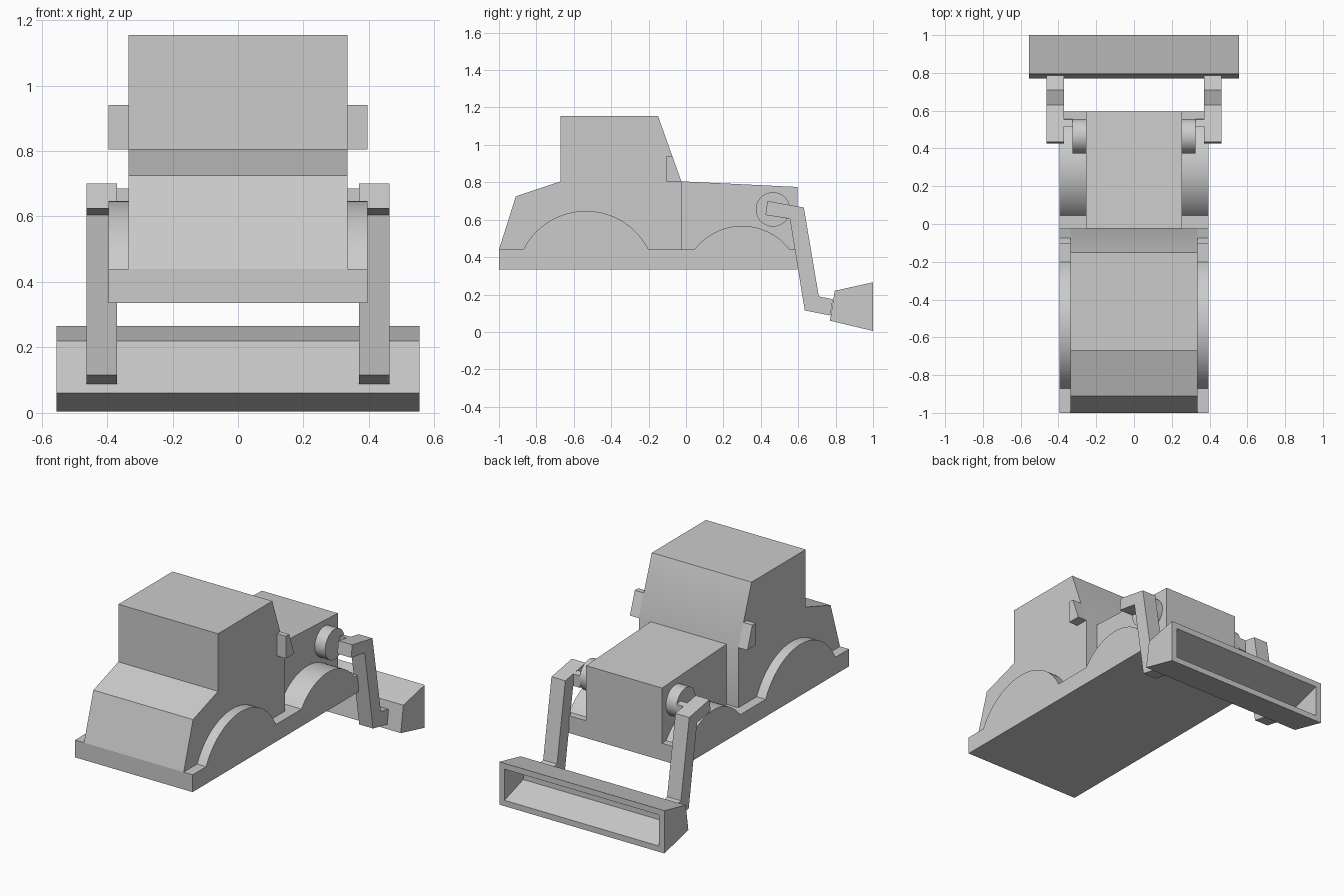
import bpy, bmesh, math

cube = bpy.data.objects.get("Cube")
if cube:
    bpy.data.objects.remove(cube, do_unlink=True)

grey = bpy.data.materials.new("plain grey")
grey.use_nodes = True
colour = (0.6, 0.6, 0.6, 1.0)
grey.diffuse_color = colour
grey.node_tree.nodes["Principled BSDF"].inputs["Base Color"].default_value = colour


def finish(name, bm):
    """Turn a bmesh into a shaded object."""
    mesh = bpy.data.meshes.new(name)
    bm.to_mesh(mesh)
    bm.free()
    mesh.materials.append(grey)
    obj = bpy.data.objects.new(name, mesh)
    bpy.context.collection.objects.link(obj)
    bpy.ops.object.select_all(action='DESELECT')
    obj.select_set(True)
    bpy.context.view_layer.objects.active = obj
    bpy.ops.object.shade_smooth_by_angle(angle=math.radians(20))
    return obj


def prism(profile, x0, x1):
    """Extrude a (y, z) side profile from x0 to x1."""
    bm = bmesh.new()
    a = [bm.verts.new((x0, y, z)) for y, z in profile]
    b = [bm.verts.new((x1, y, z)) for y, z in profile]
    bm.faces.new(a)
    bm.faces.new(b[::-1])
    n = len(profile)
    for i in range(n):
        j = (i + 1) % n
        bm.faces.new((a[j], a[i], b[i], b[j]))
    bmesh.ops.recalc_face_normals(bm, faces=bm.faces[:])
    bm.normal_update()
    return bm


def pair(name, profile, x0, x1):
    """Make the same prism on both sides."""
    finish("left_" + name, prism(profile, x0, x1))
    finish("right_" + name, prism(profile, -x1, -x0))


def arch(centre, half, z, height, steps=24):
    """Points of a circular arc rising above z, from low y to high y."""
    r = (half * half + height * height) / (2 * height)
    t = math.asin(half / r)
    return [(centre + r * math.sin(-t + 2 * t * i / steps),
             z + height - r + r * math.cos(-t + 2 * t * i / steps))
            for i in range(steps + 1)]


# Chassis slab with the rear and front wheel arches
chassis = ([(-1, 0.335), (-1, 0.44)] + arch(-0.535, 0.335, 0.44, 0.207)
           + arch(0.30, 0.255, 0.44, 0.127) + [(0.595, 0.44), (0.595, 0.335)])
finish("chassis", prism(chassis, -0.395, 0.395))

# Cabin with sloped tail and windscreen
cabin = [(-1, 0.44), (-0.91, 0.725), (-0.67, 0.805), (-0.67, 1.155),
         (-0.15, 1.155), (-0.025, 0.805), (-0.025, 0.44)]
finish("cabin", prism(cabin, -0.335, 0.335))

# Engine hood
hood = [(-0.025, 0.44), (-0.025, 0.805), (0.595, 0.775), (0.595, 0.44)]
finish("hood", prism(hood, -0.255, 0.255))

# Mirrors beside the windscreen
pair("mirror", [(-0.105, 0.805), (-0.105, 0.94), (-0.073, 0.94), (-0.025, 0.805)],
     0.335, 0.395)

# Round pivots on the hood, pins and lift arms
circle = [(0.465 + 0.092 * math.cos(math.tau * i / 40),
           0.655 + 0.092 * math.sin(math.tau * i / 40)) for i in range(40)]
pair("pivot", circle, 0.255, 0.325)
pair("pivot_pin", [(0.515, 0.61), (0.515, 0.685), (0.553, 0.678), (0.553, 0.605)],
     0.325, 0.37)
arm = [(0.435, 0.70), (0.63, 0.665), (0.71, 0.19), (0.785, 0.175),
       (0.772, 0.088), (0.635, 0.115), (0.555, 0.605), (0.425, 0.625)]
pair("lift_arm", arm, 0.37, 0.463)

# Bucket with a tapered open cavity
bm = prism([(0.77, 0.06), (0.795, 0.22), (1, 0.265), (1, 0.005)], -0.555, 0.555)
mouth = max(bm.faces, key=lambda f: f.normal.y)
bmesh.ops.inset_individual(bm, faces=[mouth], thickness=0.05)
bmesh.ops.inset_individual(bm, faces=[mouth], thickness=0.0, depth=-0.18)
for v in mouth.verts:
    v.co.y = 0.82
    v.co.z = 0.098 if v.co.z < 0.135 else 0.176
finish("bucket", bm)
